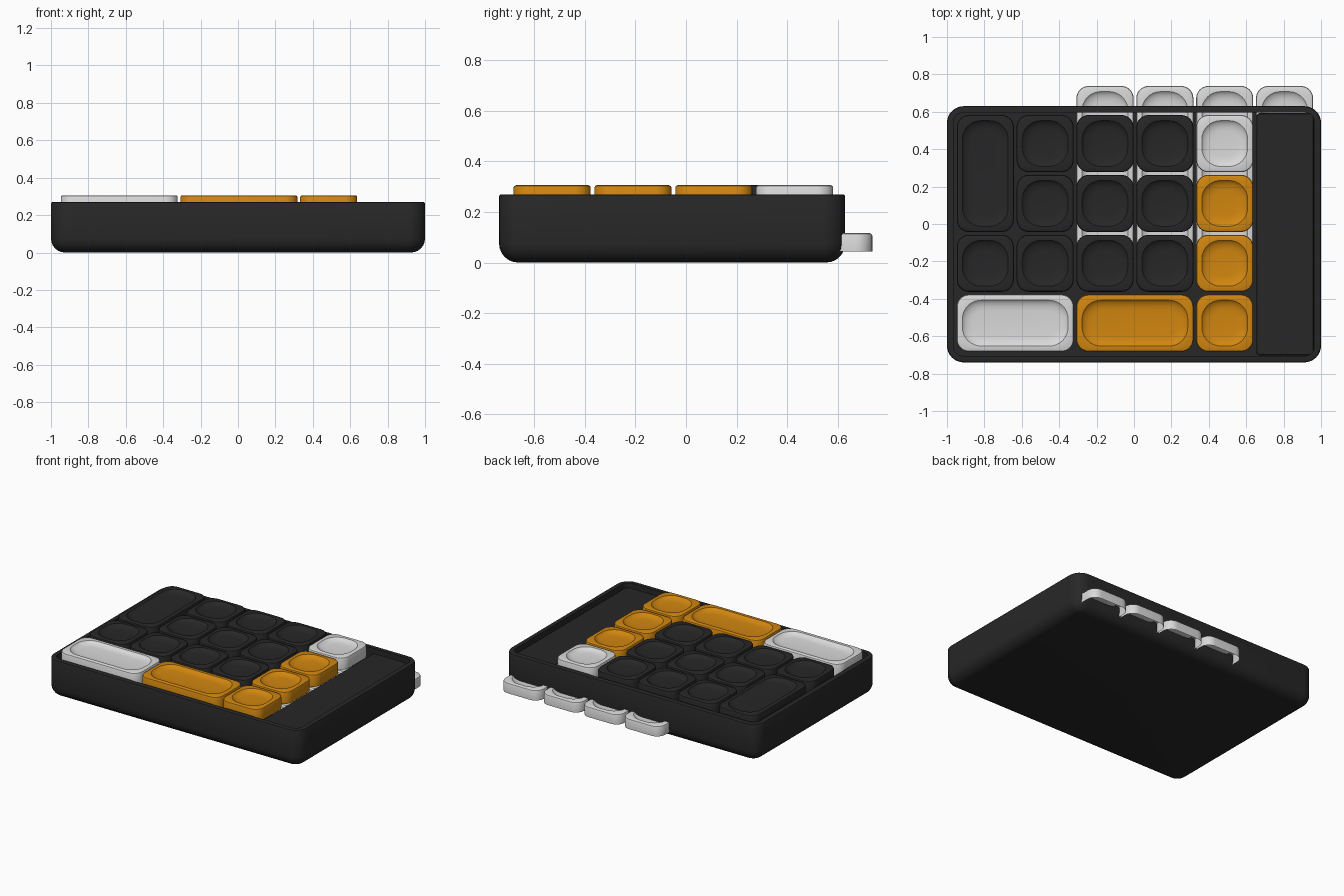
import bpy
import bmesh
from math import sin, cos, pi, radians

old = bpy.data.objects.get("Cube")
if old:
    bpy.data.objects.remove(old, do_unlink=True)


def material(name, rgb):
    mat = bpy.data.materials.new(name)
    mat.use_nodes = True
    mat.diffuse_color = (*rgb, 1)
    bsdf = mat.node_tree.nodes["Principled BSDF"]
    bsdf.inputs["Base Color"].default_value = (*rgb, 1)
    bsdf.inputs["Roughness"].default_value = 0.6
    return mat


black = material("charcoal black", (0.02, 0.02, 0.02))
white = material("light grey", (0.7, 0.7, 0.7))
orange = material("amber orange", (0.64, 0.24, 0.005))


def rounded_ring(bm, hx, hy, radius, z, steps=8):
    """Counter-clockwise rounded rectangle of vertices."""
    verts = []
    for k, (sx, sy) in enumerate(((1, 1), (-1, 1), (-1, -1), (1, -1))):
        for i in range(steps + 1):
            a = (k + i / steps) * pi / 2
            verts.append(bm.verts.new((sx * (hx - radius) + radius * cos(a),
                                       sy * (hy - radius) + radius * sin(a), z)))
    return verts


def loft(name, centre, half, rings, mat, closed_bottom=True):
    """Skin rings given as (inset, corner radius, height), and cap the top."""
    bm = bmesh.new()
    loops = [rounded_ring(bm, half[0] - inset, half[1] - inset, r, z)
             for inset, r, z in rings]
    for low, high in zip(loops, loops[1:]):
        for i in range(len(low)):
            j = (i + 1) % len(low)
            bm.faces.new((low[i], low[j], high[j], high[i]))
    bm.faces.new(loops[-1])
    if closed_bottom:
        bm.faces.new(loops[0][::-1])
    mesh = bpy.data.meshes.new(name)
    bm.to_mesh(mesh)
    bm.free()
    mesh.materials.append(mat)
    obj = bpy.data.objects.new(name, mesh)
    obj.location = (centre[0], centre[1], 0)
    bpy.context.collection.objects.link(obj)
    bpy.ops.object.select_all(action='DESELECT')
    obj.select_set(True)
    bpy.context.view_layer.objects.active = obj
    bpy.ops.object.shade_smooth_by_angle(angle=radians(35))
    return obj


# Tray: rounded underside, thin rim and open well
fillet = 0.075
body = []
for i in range(7):
    a = i / 6 * pi / 2
    inset = fillet * (1 - sin(a))
    body.append((inset, 0.09 - inset, fillet * (1 - cos(a))))
body += [(0, 0.09, 0.262), (0.003, 0.087, 0.268), (0.008, 0.082, 0.27),
         (0.035, 0.05, 0.27), (0.035, 0.05, 0.03)]
loft("tray", (0, -0.055), (1, 0.685), body, black)

# Flat panel beside the keys
loft("side_panel", (0.808, -0.055), (0.154, 0.648),
     [(0, 0.02, 0.19), (0, 0.02, 0.232), (0.004, 0.016, 0.236)], black)

PITCH, KEY = 0.32, 0.1525
LEFT, BACK = -0.795, 0.43


def key(name, col, row, mat, wide=1, deep=1, top=0.306, height=0.085):
    """Open-bottomed keycap with a dished top, placed on the key grid."""
    x = LEFT + PITCH * (col + (wide - 1) / 2)
    y = BACK - PITCH * (row + (deep - 1) / 2)
    half = (KEY + PITCH * (wide - 1) / 2, KEY + PITCH * (deep - 1) / 2)
    loft(name, (x, y), half, [
        (0, 0.065, top - height), (0, 0.065, top - 0.009),
        (0.003, 0.062, top - 0.003), (0.009, 0.058, top),
        (0.03, 0.1, top), (0.036, 0.096, top - 0.006),
        (0.048, 0.088, top - 0.013), (0.065, 0.075, top - 0.018),
        (0.085, 0.055, top - 0.02)], mat, closed_bottom=False)


# Main keys
key("tall_key", 0, 0, black, deep=2)
key("left_key", 0, 2, black)
for c in range(1, 4):
    for r in range(3):
        key(f"dark_key_{c}_{r}", c, r, black)
key("corner_key", 4, 0, white)
for r in range(1, 4):
    key(f"orange_key_{r}", 4, r, orange)
key("wide_white_key", 0, 3, white, wide=2)
key("wide_orange_key", 2, 3, orange, wide=2)

# Lower layer of keys, whose back row sticks out through the rear wall
for r in range(3):
    for c in range(2, 6 if r == 0 else 5):
        key(f"lower_key_{c}_{r}", c, r - 0.485, white, top=0.116, height=0.072)
